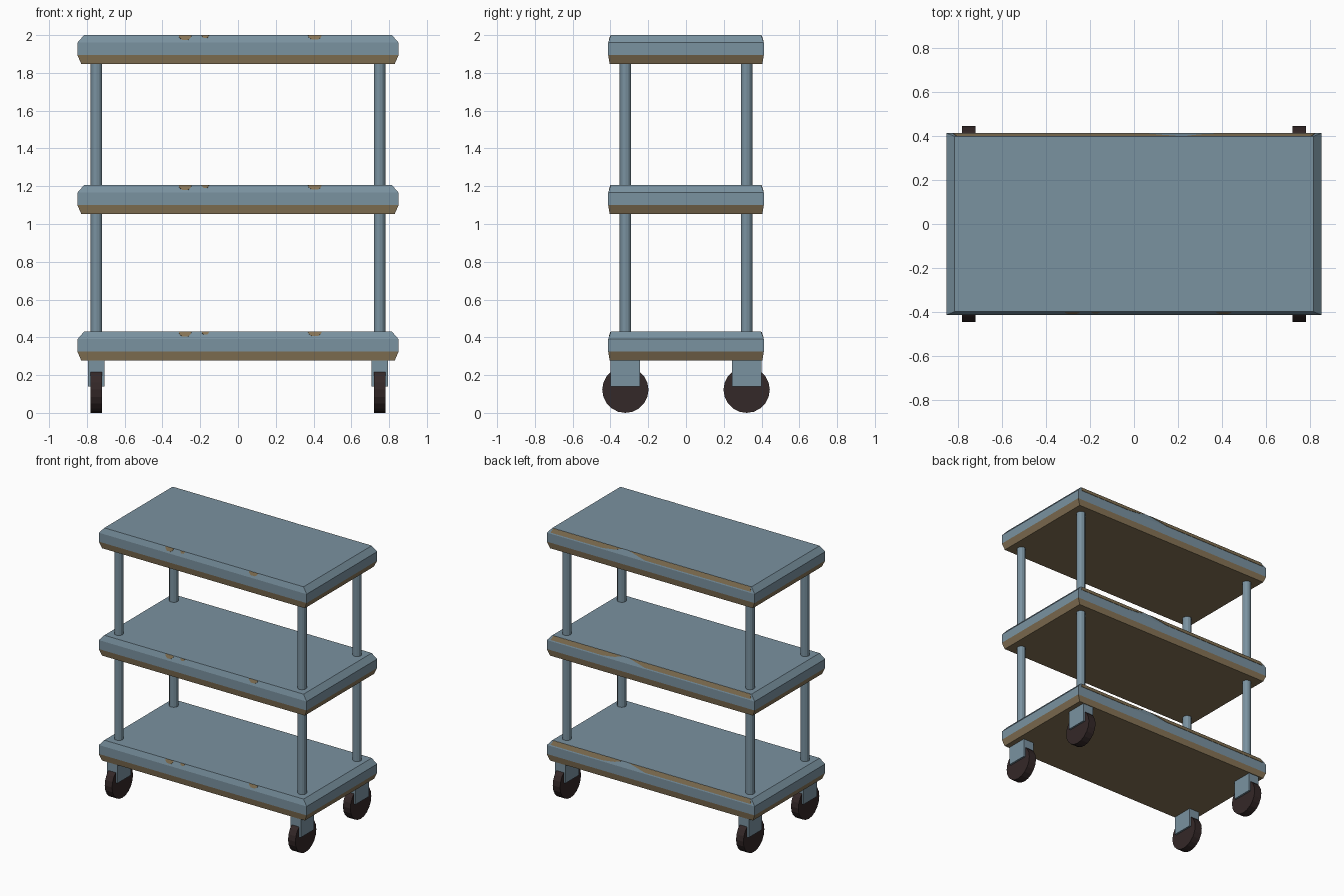
import bpy, bmesh, math
from mathutils import Vector, Matrix

if "Cube" in bpy.data.objects:
    bpy.data.objects.remove(bpy.data.objects["Cube"])


def mat(name, r, g, b):
    m = bpy.data.materials.new(name)
    lin = [((c / 255 + 0.055) / 1.055) ** 2.4 for c in (r, g, b)]
    m.diffuse_color = (*lin, 1)
    m.use_nodes = True
    m.node_tree.nodes["Principled BSDF"].inputs["Base Color"].default_value = m.diffuse_color
    return m


BLUE = mat("blue grey paint", 122, 146, 160)
RUST = mat("brown rust", 134, 116, 86)
RUBBER = mat("dark rubber", 52, 40, 40)


def finish(name, bm, mats):
    bmesh.ops.recalc_face_normals(bm, faces=bm.faces)
    me = bpy.data.meshes.new(name)
    bm.to_mesh(me)
    bm.free()
    for m in mats:
        me.materials.append(m)
    ob = bpy.data.objects.new(name, me)
    bpy.context.collection.objects.link(ob)
    return ob


def cylinder(name, loc, r, depth, sides, m, along_x=False):
    bm = bmesh.new()
    rot = Matrix.Rotation(math.pi / 2, 4, 'Y') if along_x else Matrix()
    bmesh.ops.create_cone(bm, cap_ends=True, segments=sides, radius1=r, radius2=r,
                          depth=depth, matrix=Matrix.Translation(loc) @ rot)
    return finish(name, bm, [m])


def box(name, loc, size, m):
    bm = bmesh.new()
    bmesh.ops.create_cube(bm, size=1, matrix=Matrix.Translation(loc) @ Matrix.Diagonal((*size, 1)))
    return finish(name, bm, [m])


# shelf cross-section: half x, half y, height above the shelf bottom
RINGS = [(0.83, 0.404, 0), (0.85, 0.412, 0.046), (0.85, 0.412, 0.112), (0.815, 0.398, 0.152)]


def shelf(name, z):
    bm = bmesh.new()
    rings = [[bm.verts.new((sx * x, sy * y, z + h))
              for sx, sy in ((-1, -1), (1, -1), (1, 1), (-1, 1))] for x, y, h in RINGS]
    for a, b in zip(rings, rings[1:]):
        for i in range(4):
            j = (i + 1) % 4
            f = bm.faces.new((a[i], a[j], b[j], b[i]))
            f.material_index = 1 if a is rings[0] else 0
    bm.faces.new(rings[0]).material_index = 1
    bm.faces.new(rings[-1])
    return finish(name, bm, [BLUE, RUST])


def patch(name, z, side, pts):
    """Thin worn plate on the upper bevel; pts are (x, fraction down the bevel)."""
    _, y0, h0 = RINGS[2]
    _, y1, h1 = RINGS[3]
    n = Vector((0, side * (h1 - h0), y0 - y1)).normalized()
    bm = bmesh.new()
    layers = []
    for off in (-0.001, 0.002):
        layers.append([bm.verts.new(Vector((x, side * (y1 + (y0 - y1) * t),
                                            z + h1 + (h0 - h1) * t)) + n * off)
                       for x, t in pts])
    bm.faces.new(layers[0])
    bm.faces.new(layers[1])
    for i in range(len(pts)):
        j = (i + 1) % len(pts)
        bm.faces.new((layers[0][i], layers[0][j], layers[1][j], layers[1][i]))
    return finish(name, bm, [RUST])


def chip(cx, w, d):
    return [(cx - w, 0.02), (cx - w * 0.9, d * 0.5), (cx - w * 0.45, d),
            (cx + w * 0.45, d), (cx + w * 0.9, d * 0.5), (cx + w, 0.02)]


# shelves with chipped front edge and worn back edge
for label, z in (("bottom", 0.278), ("middle", 1.054), ("top", 1.848)):
    shelf(label + "_shelf", z)
    for i, (cx, w, d) in enumerate(((-0.28, 0.034, 0.65), (-0.173, 0.019, 0.4), (0.407, 0.036, 0.6))):
        patch(f"{label}_front_chip_{i + 1}", z, -1, chip(cx, w, d))
    patch(label + "_back_wear_long", z, 1,
          [(-0.805, 0.02), (0.19, 0.02), (0.12, 0.4), (0.05, 0.8), (-0.82, 0.8)])
    patch(label + "_back_wear_short", z, 1,
          [(0.805, 0.02), (0.24, 0.02), (0.3, 0.5), (0.4, 0.8), (0.82, 0.8)])

# posts and casters at the four corners
for sx, xn in ((-1, "left"), (1, "right")):
    for sy, yn in ((-1, "front"), (1, "back")):
        tag = f"{yn}_{xn}"
        x, y = sx * 0.75, sy * 0.321
        for part, lo, hi in (("lower", 0.42, 1.06), ("upper", 1.2, 1.855)):
            cylinder(f"{tag}_{part}_post", (x, y, (lo + hi) / 2), 0.031, hi - lo, 12, BLUE)
        box(tag + "_caster_bracket", (x, y, 0.212), (0.086, 0.156, 0.144), BLUE)
        cylinder(tag + "_wheel", (x, y, 0.1225), 0.1225, 0.06, 20, RUBBER, True)
